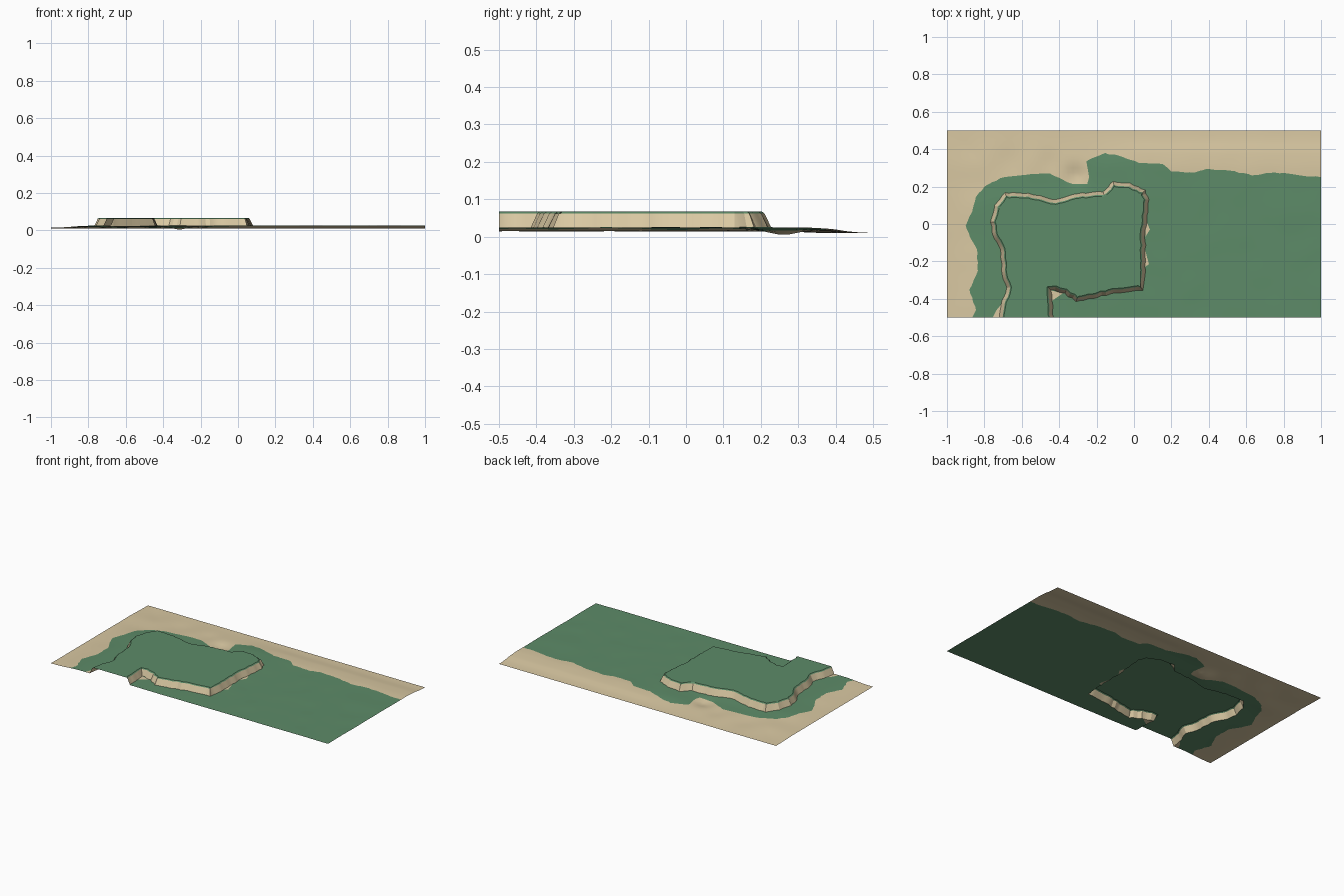
import bpy, math, random
from mathutils import Vector, noise
from mathutils.geometry import delaunay_2d_cdt

if "Cube" in bpy.data.objects:
    bpy.data.objects.remove(bpy.data.objects["Cube"])

random.seed(4)
TOP = 0.067


def material(name, rgb):
    m = bpy.data.materials.new(name)
    lin = [((c / 255 + 0.055) / 1.055) ** 2.4 for c in rgb]
    m.diffuse_color = (*lin, 1)
    m.use_nodes = True
    m.node_tree.nodes["Principled BSDF"].inputs["Base Color"].default_value = m.diffuse_color
    return m


GRASS = material("grass green", (93, 139, 104))
SAND = material("sand tan", (217, 200, 162))

# Foot of the cliff, from the front left corner round the back to the front right
CLIFF = [(-.72, -.5), (-.71, -.43), (-.68, -.34), (-.705, -.27), (-.715, -.135), (-.755, -.06),
         (-.768, .01), (-.745, .10), (-.69, .168), (-.565, .165), (-.42, .13), (-.30, .162),
         (-.165, .172), (-.11, .228), (-.02, .218), (.06, .182), (.08, .13), (.075, .065),
         (.06, -.03), (.062, -.2), (.048, -.355), (-.13, -.375), (-.31, -.415), (-.37, -.37),
         (-.445, -.352), (-.43, -.5)]
# Line where grass meets beach
SHORE = [(-.865, -.5), (-.845, -.46), (-.88, -.35), (-.835, -.25), (-.84, -.135), (-.877, -.07),
         (-.9, -.01), (-.865, .065), (-.845, .145), (-.80, .2), (-.715, .245), (-.61, .26),
         (-.45, .27), (-.33, .215), (-.25, .215), (-.24, .25), (-.255, .335), (-.155, .38),
         (-.065, .36), (.03, .325), (.155, .32), (.2, .28), (.325, .275), (.39, .295),
         (.515, .285), (.63, .26), (.755, .275), (1, .25)]
# Small bare patches beside the cliff
PATCHES = [[(.065, .02), (.085, -.03), (.06, -.07)], [(.06, -.14), (.08, -.215), (.058, -.23)],
           [(-.755, -.5), (-.735, -.46), (-.71, -.43), (-.72, -.5)],
           [(-.437, -.41), (-.444, -.355), (-.38, -.37)]]


def roughen(path, step, jitter):
    """Split a path into short pieces with a little wobble."""
    out = []
    for a, b in zip(path, path[1:]):
        a, b = Vector(a), Vector(b)
        n = max(1, round((b - a).length / step))
        for i in range(n):
            p = a.lerp(b, i / n)
            if i:
                p += Vector((random.uniform(-jitter, jitter), random.uniform(-jitter, jitter)))
            out.append(p)
    return out + [Vector(path[-1])]


def inside(p, poly):
    hit = False
    for a, b in zip(poly, poly[1:] + poly[:1]):
        if (a[1] > p[1]) != (b[1] > p[1]):
            if p[0] < a[0] + (p[1] - a[1]) * (b[0] - a[0]) / (b[1] - a[1]):
                hit = not hit
    return hit


def smooth(t):
    t = min(1, max(0, t))
    return t * t * (3 - 2 * t)


def ground(x, y):
    back = smooth((y - .3) / .2)
    left = smooth((-.78 - x) / .2)
    z = .0245 - .0145 * back - .010 * left * (1 - back)
    z -= .006 * smooth((y - .1) / .12) * smooth((-.1 - x) / .15) * (1 - max(back, left))
    for cx, cy, r, d in [(-.31, .26, .05, .014), (-.66, .33, .08, .007), (-.45, .33, .06, .006)]:
        z -= d * math.exp(-((x - cx) ** 2 + (y - cy) ** 2) / r ** 2)
    z += .002 * math.exp(-((y - .39) / .025) ** 2) * smooth((x + .1) / .2)   # beach ridge
    z += .0015 * noise.noise(Vector((x * 7, y * 7, 0))) * (1 - .6 * back)
    return max(z, 0)


def make(name, verts, faces, mats, angle, pick=None):
    me = bpy.data.meshes.new(name)
    me.from_pydata(verts, [], faces)
    for m in mats:
        me.materials.append(m)
    if pick:
        for i, f in enumerate(me.polygons):
            f.material_index = pick(i, f)
    ob = bpy.data.objects.new(name, me)
    bpy.context.collection.objects.link(ob)
    bpy.ops.object.select_all(action='DESELECT')
    ob.select_set(True)
    bpy.context.view_layer.objects.active = ob
    bpy.ops.object.shade_smooth_by_angle(angle=math.radians(angle))
    return ob


foot = roughen(CLIFF, .022, .004)
shore = roughen(SHORE, .025, .003)

# Ground sheet: grid joined to the cliff foot, shore line and patches
pts, edges = [], []


def add_path(path, closed=False):
    s = len(pts)
    pts.extend(Vector(p) for p in path)
    edges.extend((s + i, s + i + 1) for i in range(len(path) - 1))
    if closed:
        edges.append((len(pts) - 1, s))


add_path([(-1, -.5), (1, -.5), (1, .5), (-1, .5)], True)
add_path(foot)
add_path(shore)
for patch in PATCHES:
    add_path(patch, True)
lines = pts[4:]
for i in range(81):
    for j in range(41):
        p = Vector((-1 + i / 40, -.5 + j / 40))
        border = i in (0, 80) or j in (0, 40)
        if border or all((p - q).length > .011 for q in lines):
            pts.append(p)
v2, _, tris, *_ = delaunay_2d_cdt(pts, edges, [], 0, 1e-5)


def centre(f):
    return sum((v2[i] for i in f), Vector((0, 0))) / len(f)


hole = [tuple(p) for p in foot]
meadow = [tuple(p) for p in shore] + [(1, -.5)]
tris = [f for f in tris if not inside(centre(f), hole)]


def ground_colour(i, f):
    c = centre(tris[i])
    return 0 if inside(c, meadow) and not any(inside(c, q) for q in PATCHES) else 1


make("ground", [(p.x, p.y, ground(p.x, p.y)) for p in v2], tris, [GRASS, SAND], 30, ground_colour)


# Cliff: foot, brow and grassy rim rings
def inset(path, d):
    out = []
    for i, p in enumerate(path):
        t = (path[min(i + 1, len(path) - 1)] - path[max(i - 1, 0)]).normalized()
        q = p + Vector((t.y, -t.x)) * d
        if i in (0, len(path) - 1):
            q.y = -.5
        out.append(q)
    return out


n = len(foot)
rings = [[(p.x, p.y, ground(p.x, p.y)) for p in foot],
         [(p.x, p.y, TOP - .005) for p in inset(foot, .018)],
         [(p.x, p.y, TOP) for p in inset(foot, .025)]]
quads = [(r * n + i, r * n + n + i, r * n + n + i + 1, r * n + i + 1)
         for r in range(2) for i in range(n - 1)]
make("cliff", sum(rings, []), quads, [SAND, GRASS], 25, lambda i, f: int(i >= n - 1))

# Plateau: flat grass top
make("plateau", rings[2], [tuple(reversed(range(n)))], [GRASS], 30)
